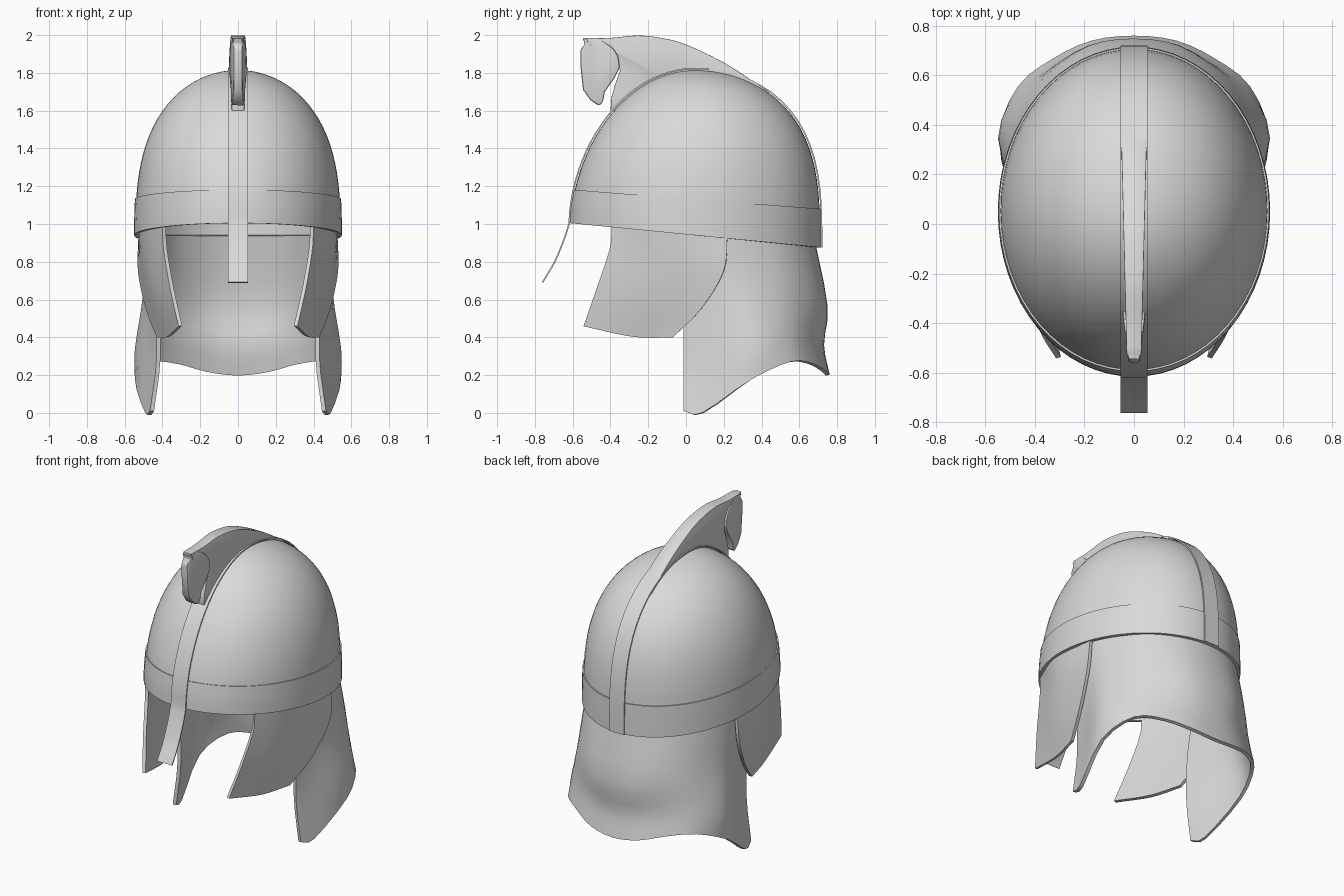
import bpy
import bmesh
from math import sin, cos, radians, sqrt
from mathutils import Vector

cube = bpy.data.objects.get("Cube")
if cube:
    bpy.data.objects.remove(cube, do_unlink=True)

metal = bpy.data.materials.new("plain_grey")
metal.use_nodes = True
GREY = (0.7, 0.7, 0.7, 1)
metal.diffuse_color = GREY
metal.node_tree.nodes["Principled BSDF"].inputs["Base Color"].default_value = GREY


def finish(name, bm, modifiers=(), angle=35):
    """Turn a bmesh into a shaded object with its modifiers applied."""
    mesh = bpy.data.meshes.new(name)
    bm.to_mesh(mesh)
    bm.free()
    mesh.materials.append(metal)
    ob = bpy.data.objects.new(name, mesh)
    bpy.context.collection.objects.link(ob)
    bpy.ops.object.select_all(action='DESELECT')
    ob.select_set(True)
    bpy.context.view_layer.objects.active = ob
    for kind, settings in modifiers:
        mod = ob.modifiers.new(kind.title(), kind)
        for key, value in settings.items():
            setattr(mod, key, value)
        bpy.ops.object.modifier_apply(modifier=mod.name)
    bpy.ops.object.shade_smooth_by_angle(angle=radians(angle))
    return ob


def smooth(points, steps):
    """Catmull-Rom curve through the points."""
    pts = [Vector(p) for p in points]
    pts = [2 * pts[0] - pts[1]] + pts + [2 * pts[-1] - pts[-2]]
    out = []
    for a, b, c, d in zip(pts, pts[1:], pts[2:], pts[3:]):
        for k in range(steps):
            t = k / steps
            out.append(b + (c - a) * t / 2 + (a - b * 2.5 + c * 2 - d / 2) * t * t
                       + (b * 3 - a - c * 3 + d) * t ** 3 / 2)
    return out + [pts[-2]]


def sheet(name, rows, thickness, offset=0, closed=False):
    """Skin a grid of rows, listed upwards, and give it thickness."""
    bm = bmesh.new()
    grid = [[bm.verts.new(p) for p in row] for row in rows]
    count = len(grid[0])
    for low, high in zip(grid, grid[1:]):
        for j in range(count if closed else count - 1):
            k = (j + 1) % count
            bm.faces.new((low[j], low[k], high[k], high[j]))
    bmesh.ops.remove_doubles(bm, verts=bm.verts, dist=0.0005)
    return finish(name, bm, [('SOLIDIFY', {"thickness": thickness, "offset": offset})])


def patch(name, columns, thickness, steps=4):
    """Smooth sheet through a coarse set of control columns, each listed downwards."""
    columns = [smooth(col, steps)[::-1] for col in columns]
    rows = [smooth(row, steps) for row in zip(*columns)]
    return sheet(name, rows, thickness)


def plate(name, outline, half_width, bevel):
    """Side outline (y, z) made solid across x with a varying width."""
    bm = bmesh.new()
    sides = [[bm.verts.new((s * half_width(y), y, z)) for y, z in outline] for s in (-1, 1)]
    for side in sides:
        bm.faces.new(side)
    n = len(outline)
    for i in range(n):
        k = (i + 1) % n
        bm.faces.new((sides[0][i], sides[0][k], sides[1][k], sides[1][i]))
    bmesh.ops.recalc_face_normals(bm, faces=bm.faces)
    return finish(name, bm, [('BEVEL', {"width": bevel, "segments": 2})])


def dome_point(theta, lift, off=0.0):
    """Point on the bowl: theta around, lift from the slanted rim to the crown."""
    s = min(1.0, sin(lift))
    turn = sin(theta)
    r = sqrt(max(0.0, 1 - s ** (2.75 + 0.65 * turn - 0.3 * turn * turn)))
    base = 0.945 - 0.098 * (0.05 + 0.66 * turn)
    return Vector(((0.543 + off) * r * cos(theta),
                   0.05 + (0.66 + off) * r * turn,
                   base + (1.815 - base + off) * s))


def dome_rows(lifts, off=0.0, segments=64):
    return [[dome_point(radians(360 * j / segments), radians(a), off)
             for j in range(segments)] for a in lifts]


# Bowl and rim band
sheet("helmet_bowl", dome_rows([90 * i / 24 for i in range(25)]), 0.015, -1, True)
sheet("rim_band", dome_rows([0, 4, 8, 12.5], 0.007), 0.018, -1, True)

# Centre strip running from the nose guard over the crown to the back rim
path = smooth([(0, -0.76, 0.69), (0, -0.695, 0.8), (0, -0.645, 0.92),
               dome_point(radians(-90), 0, 0.008)], 4)[:-1]
path += [dome_point(radians(-90), radians(a), 0.008) for a in range(0, 90, 4)]
path += [dome_point(radians(90), radians(a), 0.008) for a in range(90, -1, -5)]
sheet("centre_strip_and_nose_guard",
      [[p + Vector((x, 0, 0)) for x in (-0.054, 0.054)] for p in path], 0.008)

# Cheek guards: front edge, middle and back edge, each from top to bottom
cheek = [
    [(0.39, -0.39, 0.99), (0.385, -0.40, 0.87), (0.35, -0.47, 0.66), (0.305, -0.54, 0.46)],
    [(0.505, -0.12, 0.96), (0.485, -0.13, 0.82), (0.435, -0.2, 0.61), (0.365, -0.28, 0.405)],
    [(0.517, 0.22, 0.94), (0.52, 0.2, 0.75), (0.478, 0.08, 0.55), (0.42, -0.07, 0.40)],
]
for side, label in ((1, "left"), (-1, "right")):
    columns = [[(side * x, y, z) for x, y, z in col] for col in cheek]
    patch(label + "_cheek_guard", columns[::side], 0.02)

# Neck guard, tucked inside the cheek guards: columns from the side edge to the
# middle of the back, each from top to bottom
neck = [
    [(0.49, -0.01, 0.95), (0.435, -0.01, 0.62), (0.42, -0.01, 0.3), (0.455, -0.01, 0.01)],
    [(0.495, 0.09, 0.95), (0.455, 0.09, 0.62), (0.455, 0.09, 0.3), (0.482, 0.09, 0.0)],
    [(0.482, 0.24, 0.94), (0.49, 0.28, 0.64), (0.535, 0.34, 0.34), (0.535, 0.35, 0.18)],
    [(0.42, 0.41, 0.94), (0.44, 0.46, 0.64), (0.46, 0.51, 0.4), (0.46, 0.55, 0.27)],
    [(0.325, 0.54, 0.94), (0.34, 0.6, 0.62), (0.34, 0.62, 0.4), (0.32, 0.66, 0.26)],
    [(0.18, 0.63, 0.94), (0.18, 0.71, 0.59), (0.17, 0.70, 0.38), (0.17, 0.73, 0.22)],
    [(0, 0.665, 0.94), (0, 0.738, 0.57), (0, 0.72, 0.36), (0, 0.75, 0.2)],
]
neck += [[(-x, y, z) for x, y, z in col] for col in reversed(neck[:-1])]
patch("neck_guard", neck, 0.022, 3)

# Crest fin rising out of the strip
ridge = smooth([(0.44, 1.695, 0), (0.37, 1.745, 0), (0.2, 1.855, 0), (0, 1.95, 0),
                (-0.13, 1.985, 0), (-0.26, 1.998, 0), (-0.4, 1.985, 0), (-0.53, 1.985, 0)], 3)
fin = [(p.x, p.y) for p in ridge]
fin += [(-0.51, 1.94), (-0.40, 1.92), (-0.36, 1.87), (-0.35, 1.81),
        (-0.375, 1.74), (-0.395, 1.67), (-0.40, 1.6), (-0.3, 1.6), (0, 1.7), (0.35, 1.66)]
plate("crest_fin", fin, lambda y: 0.043 + 0.025 * y, 0.003)

# Carved animal head at the front of the fin
head = [(-0.55, 1.985), (-0.535, 1.955), (-0.56, 1.92), (-0.558, 1.83), (-0.545, 1.71),
        (-0.505, 1.655), (-0.46, 1.625), (-0.44, 1.645), (-0.43, 1.7), (-0.38, 1.77),
        (-0.35, 1.83), (-0.36, 1.89), (-0.385, 1.93), (-0.44, 1.97)]
plate("crest_head", head, lambda y: 0.09 + 0.12 * y, 0.01)
